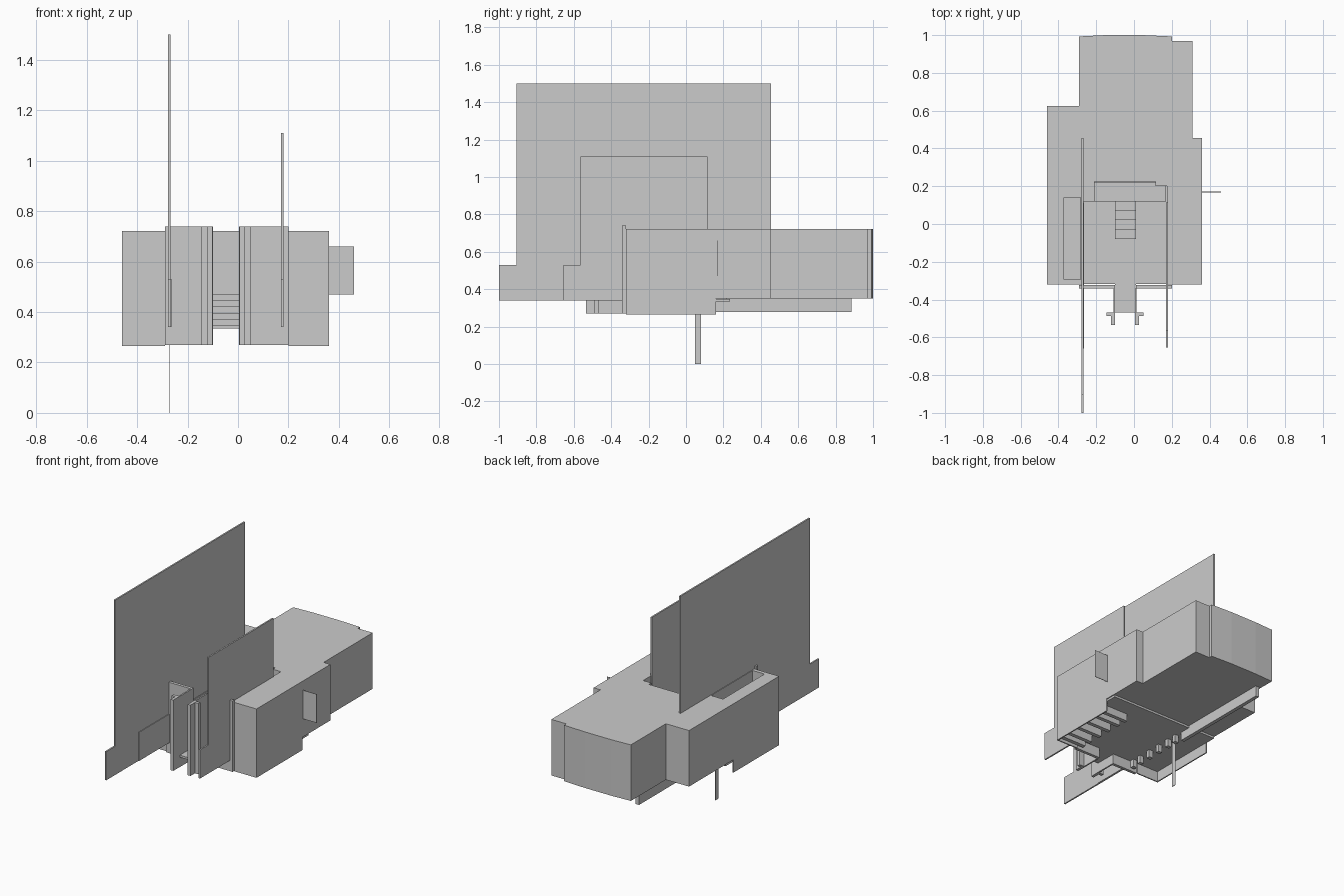
import bpy, bmesh
from mathutils import Vector

if "Cube" in bpy.data.objects:
    bpy.data.objects.remove(bpy.data.objects["Cube"])


def prism(name, pts, lo, hi, axis='z'):
    """Extrude a 2D outline: axis z uses (x, y) points, axis x uses (y, z) points."""
    bm = bmesh.new()
    co = (lambda p: (p[0], p[1], lo)) if axis == 'z' else (lambda p: (lo, p[0], p[1]))
    face = bm.faces.new([bm.verts.new(co(p)) for p in pts])
    ext = bmesh.ops.extrude_face_region(bm, geom=[face])
    d = Vector((0, 0, hi - lo)) if axis == 'z' else Vector((hi - lo, 0, 0))
    bmesh.ops.translate(bm, vec=d, verts=[v for v in ext['geom'] if isinstance(v, bmesh.types.BMVert)])
    bmesh.ops.recalc_face_normals(bm, faces=bm.faces)
    me = bpy.data.meshes.new(name)
    bm.to_mesh(me)
    bm.free()
    ob = bpy.data.objects.new(name, me)
    bpy.context.collection.objects.link(ob)
    return ob


def box(name, x0, x1, y0, y1, z0, z1):
    return prism(name, [(x0, y0), (x1, y0), (x1, y1), (x0, y1)], z0, z1)


# Main hull with stepped plan
hull = prism("hull", [(-.46, -.32), (.36, -.32), (.36, .455), (.31, .455), (.31, .97), (.2, .97),
                      (.2, .993), (.045, 1), (-.15, 1), (-.29, .993), (-.29, .625), (-.46, .625)], .35, .722)

# Open well cut through the roof, with a side recess on the left
well = prism("well_cutter", [(-.268, -.325), (.175, -.325), (.175, .2), (.115, .2), (.115, .225),
                             (-.21, .225), (-.21, .12), (-.268, .12)], .2, .9)
recess = box("recess_cutter", -.37, -.282, -.295, .14, .2, .9)
for cutter in (well, recess):
    cutter.hide_render = True
    cutter.display_type = 'WIRE'
    mod = hull.modifiers.new("cut", 'BOOLEAN')
    mod.operation = 'DIFFERENCE'
    mod.solver = 'EXACT'
    mod.object = cutter

# Well floor, raised rear stage and stairs
box("well_floor", -.455, .355, -.318, .235, .335, .349)
box("rear_stage", -.21, .17, .12, .22, .349, .47)
for i in range(4):
    box("stair", -.1, .01, -.08 + i * .05, -.03 + i * .05, .349, .373 + i * .024)

# Skirts under the front half
box("skirt_right", .352, .36, -.32, .16, .265, .35)
box("skirt_left", -.46, -.452, -.32, .16, .265, .35)
for a, b in ((-.46, -.29), (.2, .36)):
    box("skirt_front", a, b, -.32, -.312, .265, .35)

# Cross bars under the floor
for y in (-.3, -.235, -.145, -.055, .035, .105):
    box("bar_right", .155, .34, y - .013, y + .013, .285, .335)
    box("bar_left", -.265, -.235, y - .013, y + .013, .285, .335)

# Rail beneath the rear
box("under_rail", -.275, -.25, .16, .885, .278, .35)

# Front plates and entrance channel
for a, b in ((-.29, -.1), (.01, .2)):
    box("front_plate", a, b, -.342, -.322, .27, .74)
for s in (-1, 1):
    cx = -.0475
    for name, near, far, y0, y1 in (("channel_wall", .052, .062, -.47, -.342),
                                    ("channel_flange", .052, .098, -.488, -.468),
                                    ("channel_prong", .053, .073, -.535, -.488)):
        a, b = sorted((cx + s * near, cx + s * far))
        box(name, a, b, y0, y1, .27, .74)
box("channel_floor", -.1, .01, -.468, -.318, .335, .349)

# Tall upright panels
prism("tall_panel_left", [(-1, .34), (-.905, .34), (.455, .34), (.455, 1.5), (-.905, 1.5),
                          (-.905, .53), (-1, .53)], -.278, -.268, 'x')
prism("tall_panel_right", [(-.655, .34), (.115, .34), (.115, 1.11), (-.565, 1.11),
                           (-.565, .53), (-.655, .53)], .17, .18, 'x')
box("low_panel_left", -.268, -.264, -.66, .115, .34, .53)

# Side flap and support post
box("side_flap", .36, .46, .168, .171, .47, .66)
box("support_post", -.272, -.269, .047, .081, 0, .34)
